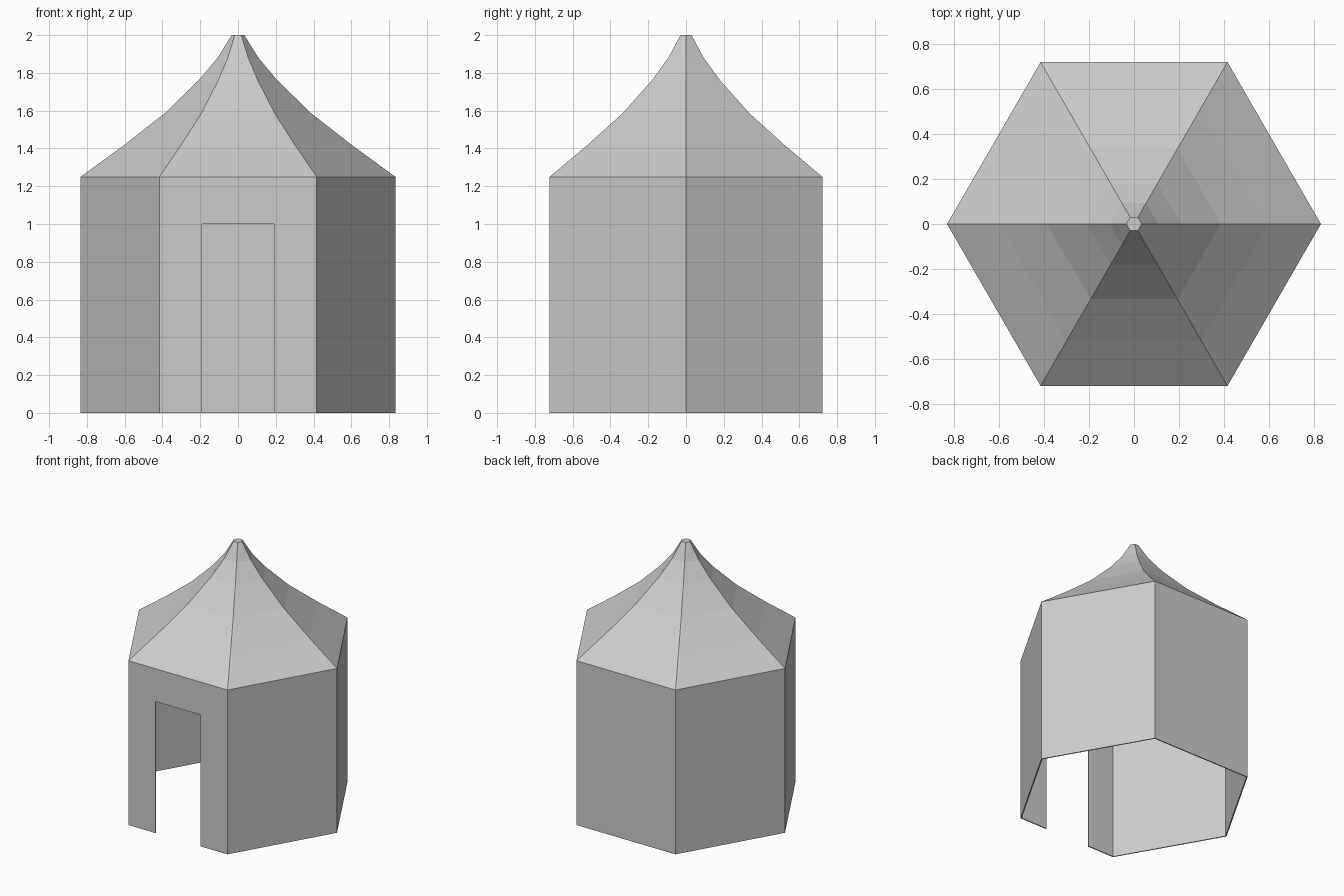
import bpy, bmesh, math

if "Cube" in bpy.data.objects:
    bpy.data.objects.remove(bpy.data.objects["Cube"])

R = 0.833          # corner radius of the hexagon
EAVE = 1.25        # wall height
DOOR_W, DOOR_H = 0.19, 1.0
CLOTH = 0.008      # fabric thickness


def hexagon(r):
    return [(r * math.cos(math.radians(60 * i)), r * math.sin(math.radians(60 * i)))
            for i in range(6)]


def shell(name, rings, skip=None, cap=False):
    """Skin stacked rings of (x, y, z) points, then give them fabric thickness."""
    bm = bmesh.new()
    rows = [[bm.verts.new(p) for p in ring] for ring in rings]
    n = len(rows[0])
    for j in range(len(rows) - 1):
        for i in range(n):
            if (i, j) != skip:
                k = (i + 1) % n
                bm.faces.new((rows[j][i], rows[j][k], rows[j + 1][k], rows[j + 1][i]))
    if cap:
        bm.faces.new(rows[-1])
    mesh = bpy.data.meshes.new(name)
    bm.to_mesh(mesh)
    bm.free()
    obj = bpy.data.objects.new(name, mesh)
    bpy.context.collection.objects.link(obj)
    mod = obj.modifiers.new("thickness", 'SOLIDIFY')
    mod.thickness = CLOTH
    mod.offset = -1
    mod.use_even_offset = True
    return obj


# Walls: hexagon plan with two door jamb points on the front side
plan = hexagon(R)
front_y = plan[4][1]
plan[5:5] = [(-DOOR_W, front_y), (DOOR_W, front_y)]
shell("tent_walls", [[(x, y, z) for x, y in plan] for z in (0, DOOR_H, EAVE)], skip=(5, 0))

# Roof: concave sweep up to a small flat tip
profile = [(R, EAVE), (0.60, 1.42), (0.387, 1.587), (0.209, 1.76), (0.108, 1.88), (0.034, 2.0)]
shell("tent_roof", [[(x, y, z) for x, y in hexagon(r)] for r, z in profile], cap=True)
